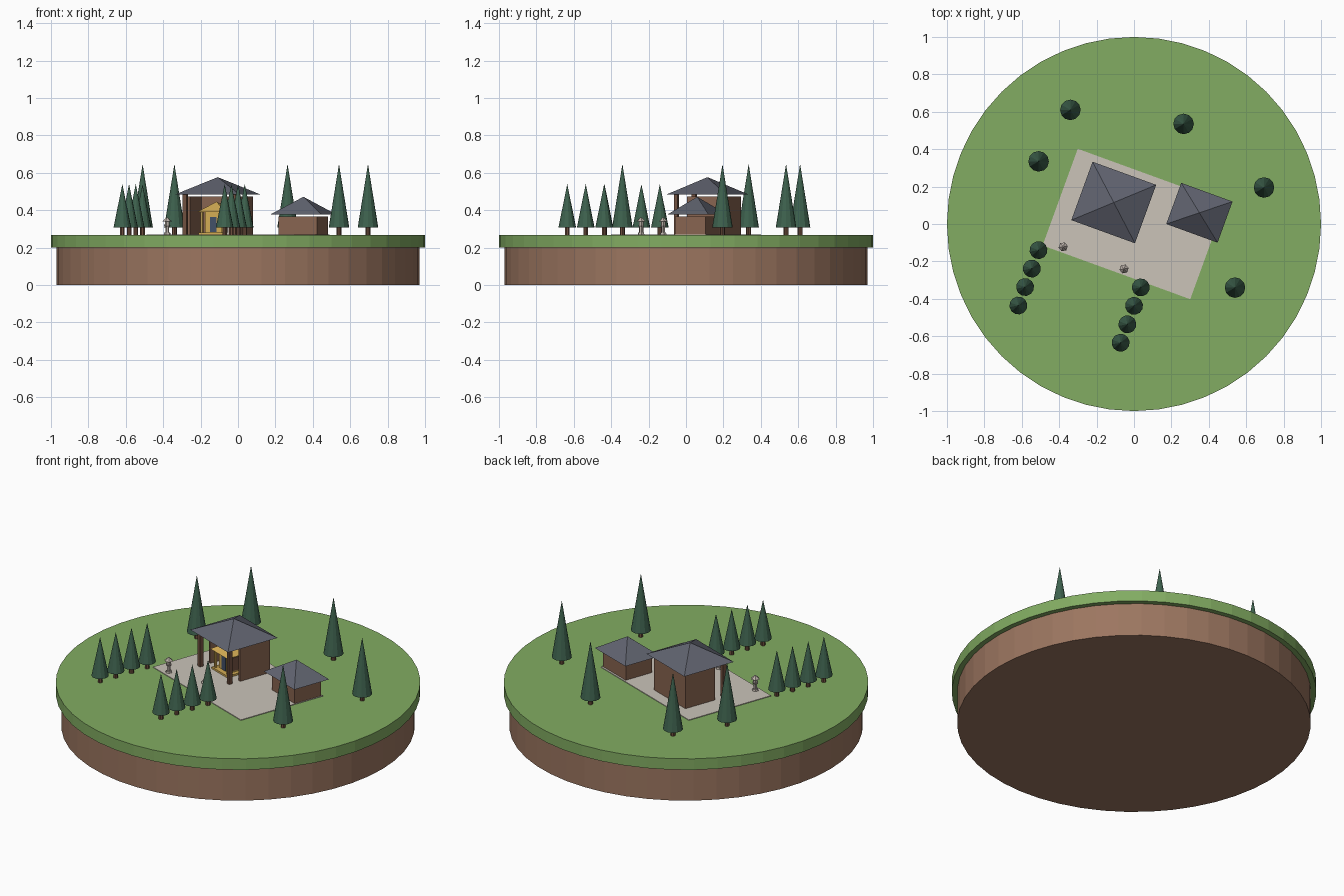
import bpy, bmesh, math
from mathutils import Matrix, Vector

if "Cube" in bpy.data.objects:
    bpy.data.objects.remove(bpy.data.objects["Cube"], do_unlink=True)


def linear(v):
    v /= 255
    return v / 12.92 if v <= 0.04045 else ((v + 0.055) / 1.055) ** 2.4


def make_material(name, *rgb):
    colour = [linear(v) for v in rgb] + [1]
    m = bpy.data.materials.new(name)
    m.use_nodes = True
    m.diffuse_color = colour
    m.node_tree.nodes["Principled BSDF"].inputs["Base Color"].default_value = colour
    return m


GRASS = make_material("grass green", 130, 172, 98)
SOIL = make_material("soil brown", 156, 118, 96)
PAVING = make_material("pale paving", 203, 196, 185)
WALL = make_material("wall brown", 136, 100, 80)
TIMBER = make_material("dark timber", 112, 80, 63)
SLATE = make_material("slate grey", 96, 99, 111)
PINE = make_material("pine green", 62, 98, 78)
STONE = make_material("lantern stone", 186, 176, 168)
GOLD = make_material("gold", 212, 172, 84)
BLUE = make_material("door blue", 66, 80, 104)

SITE = Matrix.Rotation(math.radians(-20), 4, "Z")   # the courtyard is turned
GROUND = 0.267


def finish(name, bm, mat, frame):
    bmesh.ops.transform(bm, matrix=frame, verts=bm.verts)
    mesh = bpy.data.meshes.new(name)
    bm.to_mesh(mesh)
    bm.free()
    mesh.materials.append(mat)
    ob = bpy.data.objects.new(name, mesh)
    bpy.context.collection.objects.link(ob)
    return ob


def box(name, mat, x, y, z, frame=SITE):
    """Box from (low, high) ranges on each axis."""
    bm = bmesh.new()
    bmesh.ops.create_cube(bm, size=1)
    for v in bm.verts:
        v.co = Vector([r[0] if c < 0 else r[1] for c, r in zip(v.co, (x, y, z))])
    return finish(name, bm, mat, frame)


def cone(name, mat, x, y, z0, z1, r0, r1, sides, frame=SITE):
    bm = bmesh.new()
    bmesh.ops.create_cone(bm, cap_ends=True, segments=sides, radius1=r0, radius2=r1, depth=z1 - z0)
    bmesh.ops.translate(bm, verts=bm.verts, vec=(x, y, (z0 + z1) / 2))
    return finish(name, bm, mat, frame)


def pyramid(name, mat, x, y, z0, z1, w, d):
    """Hipped roof with half width w and half depth d."""
    bm = bmesh.new()
    bmesh.ops.create_cone(bm, cap_ends=True, segments=4, radius1=math.sqrt(2), radius2=0, depth=1)
    bmesh.ops.rotate(bm, verts=bm.verts, matrix=Matrix.Rotation(math.pi / 4, 3, "Z"))
    bmesh.ops.scale(bm, verts=bm.verts, vec=(w, d, z1 - z0))
    bmesh.ops.translate(bm, verts=bm.verts, vec=(x, y, (z0 + z1) / 2))
    return finish(name, bm, mat, SITE)


# Round island base
WORLD = Matrix.Identity(4)
cone("soil_base", SOIL, 0, 0, 0, 0.2, 0.97, 0.97, 48, WORLD)
cone("grass_top", GRASS, 0, 0, 0.2, GROUND, 1, 1, 48, WORLD)
box("paved_courtyard", PAVING, (-0.42, 0.42), (-0.275, 0.275), (GROUND - 0.005, GROUND + 0.004))

# Main hall: three walls, open front with corner posts, hipped roof
AX, AY = -0.141, 0.071
W, D, T = 0.15, 0.137, 0.014
TOP = 0.473
box("hall_back_wall", WALL, (AX - W, AX + W), (AY + D - T, AY + D), (GROUND, TOP))
for side, label in ((-1, "right"), (1, "left")):
    outer, inner = AX + side * W, AX + side * (W - T)
    xs = sorted((outer, inner))
    box(f"hall_{label}_wall", WALL, xs, (AY - 0.063, AY + D - T), (GROUND, TOP))
    px = AX + side * (W - 0.011)
    box(f"hall_{label}_post", TIMBER, (px - 0.011, px + 0.011), (AY - D, AY - D + 0.022), (GROUND, 0.487))
pyramid("hall_roof", SLATE, AX, AY, 0.485, 0.577, 0.181, 0.166)

# Golden shrine inside the hall
SY = 0.05
box("shrine_plinth", GOLD, (AX - 0.075, AX + 0.075), (SY - 0.075, SY + 0.07), (GROUND, 0.282))
box("shrine_body", GOLD, (AX - 0.05, AX + 0.05), (SY - 0.045, SY + 0.05), (0.282, 0.392))
box("shrine_door", BLUE, (AX - 0.018, AX + 0.018), (SY - 0.049, SY - 0.045), (0.284, 0.365))
for side, label in ((-1, "right"), (1, "left")):
    xs = sorted((AX + side * 0.05, AX + side * 0.053))
    box(f"shrine_{label}_panel", TIMBER, xs, (SY - 0.025, SY + 0.025), (0.29, 0.37))
    for row, place in ((-1, "front"), (1, "back")):
        px, py = AX + side * 0.06, SY + row * 0.06
        box(f"shrine_{place}_{label}_pillar", GOLD, (px - 0.006, px + 0.006), (py - 0.006, py + 0.006), (0.282, 0.392))
pyramid("shrine_roof", GOLD, AX, SY, 0.39, 0.446, 0.082, 0.08)

# Side house
HX, HY = 0.308, 0.176
box("house_walls", WALL, (HX - 0.109, HX + 0.109), (HY - 0.088, HY + 0.088), (GROUND, 0.366))
pyramid("house_roof", SLATE, HX, HY, 0.377, 0.472, 0.146, 0.117)

# Stone lanterns: base, post, shelf, lamp box and cap
LANTERN = (("base", 0, 0.014, 0.02, 0.016), ("post", 0.014, 0.044, 0.01, 0.01),
           ("shelf", 0.044, 0.052, 0.012, 0.018), ("lamp", 0.052, 0.074, 0.013, 0.013),
           ("cap", 0.074, 0.094, 0.025, 0.004))
for side, label in ((-1, "right"), (1, "left")):
    for part, z0, z1, r0, r1 in LANTERN:
        cone(f"{label}_lantern_{part}", STONE, AX + side * 0.173, -0.244,
             GROUND + z0, GROUND + z1, r0, r1, 6)


# Conifers
def tree(name, x, y, top, radius, frame):
    cone(name + "_trunk", TIMBER, x, y, GROUND, 0.31, 0.013, 0.013, 8, frame)
    cone(name + "_crown", PINE, x, y, 0.307, top, radius, 0, 12, frame)


for i, (x, y) in enumerate(((-0.34, 0.61), (0.265, 0.535), (-0.51, 0.335), (0.695, 0.195), (0.54, -0.34))):
    tree(f"tall_tree_{i + 1}", x, y, 0.647, 0.055, WORLD)
for side, label in ((-1, "right"), (1, "left")):
    for i in range(4):
        tree(f"{label}_avenue_tree_{i + 1}", AX + side * 0.291, -0.306 - 0.105 * i, 0.54, 0.048, SITE)
